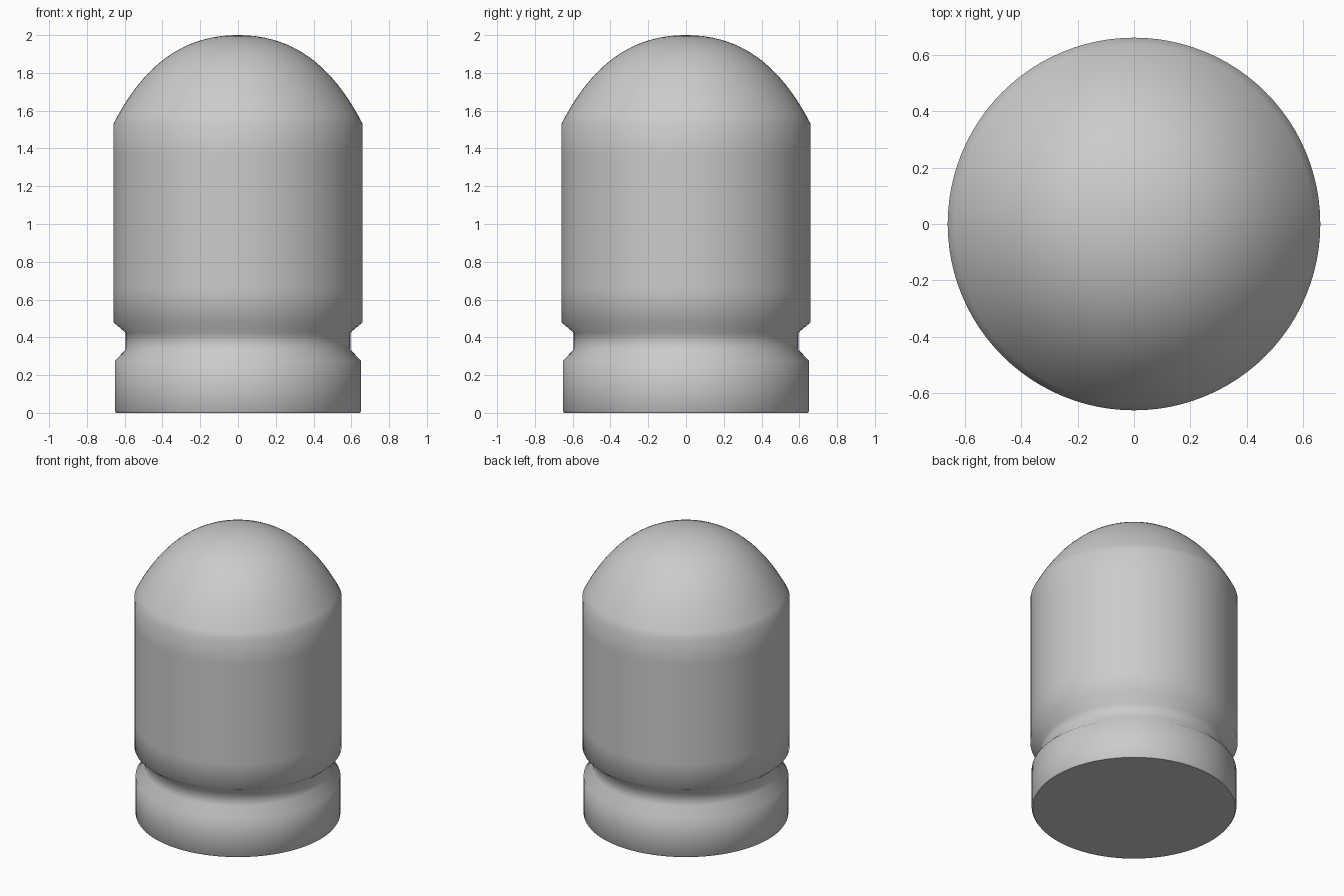
import bpy, bmesh, math
from mathutils import Vector, geometry

if "Cube" in bpy.data.objects:
    bpy.data.objects.remove(bpy.data.objects["Cube"])

SIDES = 96

# Profile (radius, height): flat foot, collar, groove, straight body
profile = [(0.645, 0), (0.652, 0.01), (0.652, 0.275), (0.595, 0.335), (0.595, 0.425),
           (0.66, 0.48), (0.66, 0.66), (0.66, 1.36)]

# Domed top
dome = geometry.interpolate_bezier(Vector((0.66, 1.53)), Vector((0.51, 1.82)),
                                   Vector((0.31, 2.0)), Vector((0, 2.0)), 20)
profile += [(p.x, p.y) for p in dome[:-1]]

# Revolve the profile into rings
bm = bmesh.new()
rings = []
for r, z in profile:
    rings.append([bm.verts.new((r * math.cos(2 * math.pi * i / SIDES),
                                r * math.sin(2 * math.pi * i / SIDES), z))
                  for i in range(SIDES)])
for low, high in zip(rings, rings[1:]):
    for i in range(SIDES):
        j = (i + 1) % SIDES
        bm.faces.new((low[i], low[j], high[j], high[i]))

# Close the foot and the tip of the dome
bm.faces.new(rings[0][::-1])
tip = bm.verts.new((0, 0, 2))
for i in range(SIDES):
    bm.faces.new((rings[-1][i], rings[-1][(i + 1) % SIDES], tip))

mesh = bpy.data.meshes.new("domed_capsule")
bm.to_mesh(mesh)
bm.free()
obj = bpy.data.objects.new("domed_capsule", mesh)
bpy.context.collection.objects.link(obj)

# Soft shoulders and groove, sharp foot
bpy.context.view_layer.objects.active = obj
obj.select_set(True)
bpy.ops.object.shade_smooth_by_angle(angle=math.radians(50))
